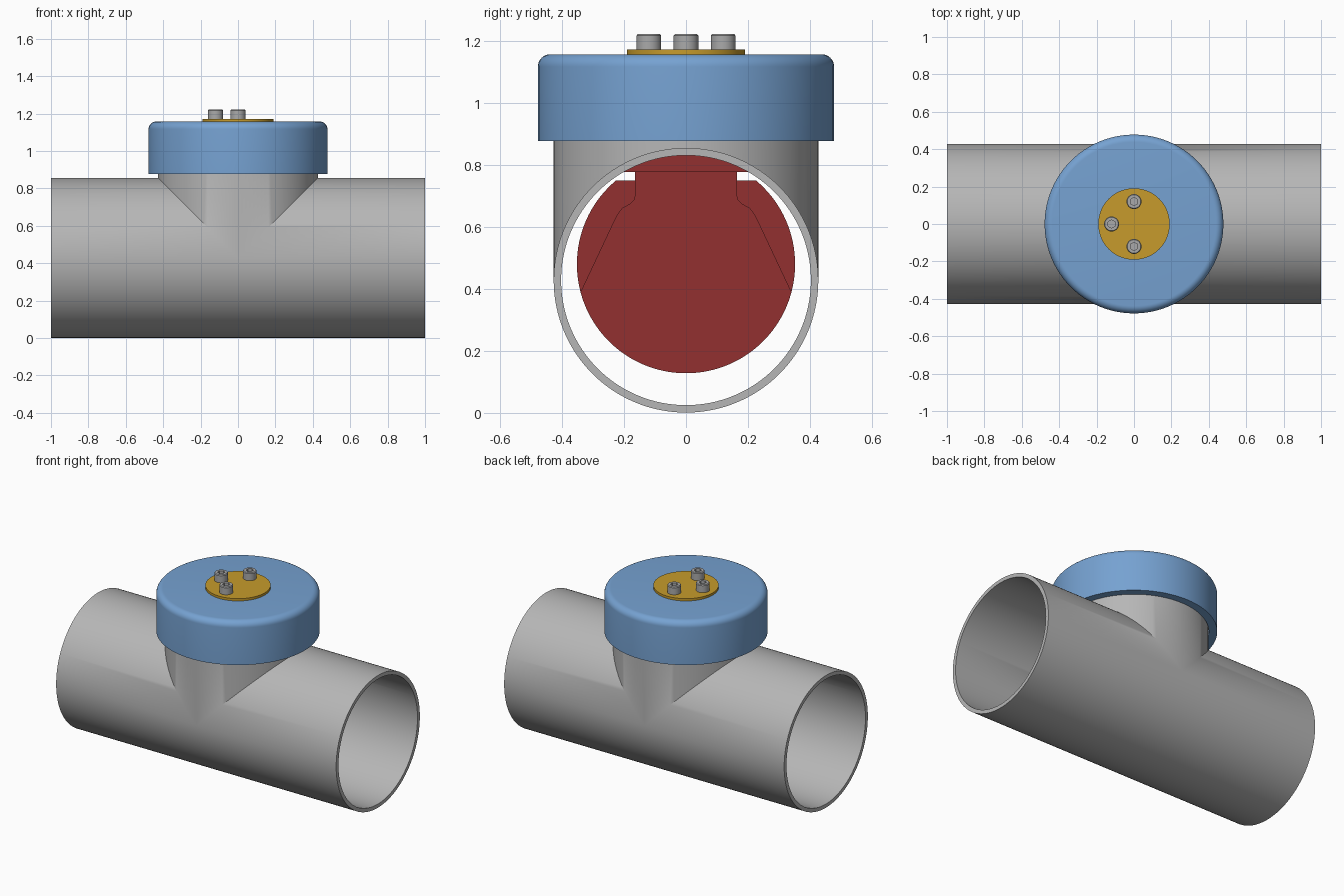
import bpy, bmesh, math

if "Cube" in bpy.data.objects:
    bpy.data.objects.remove(bpy.data.objects["Cube"])

R_OUT, R_IN, AXIS = 0.427, 0.403, 0.428      # pipe radii and axis height


def material(name, rgb):
    m = bpy.data.materials.new(name)
    m.diffuse_color = (*rgb, 1)
    m.use_nodes = True
    m.node_tree.nodes["Principled BSDF"].inputs["Base Color"].default_value = m.diffuse_color
    return m


GREY = material("pipe grey", (0.47, 0.47, 0.47))
STEEL = material("screw grey", (0.40, 0.40, 0.40))
BLUE = material("cap blue", (0.18, 0.36, 0.64))
GOLD = material("plate gold", (0.57, 0.33, 0.025))
RED = material("flap red", (0.29, 0.030, 0.030))


def finish(name, bm, mat, angle=30):
    bmesh.ops.remove_doubles(bm, verts=bm.verts, dist=1e-5)
    bmesh.ops.recalc_face_normals(bm, faces=bm.faces)
    mesh = bpy.data.meshes.new(name)
    bm.to_mesh(mesh)
    bm.free()
    ob = bpy.data.objects.new(name, mesh)
    bpy.context.collection.objects.link(ob)
    mesh.materials.append(mat)
    bpy.ops.object.select_all(action='DESELECT')
    ob.select_set(True)
    bpy.context.view_layer.objects.active = ob
    bpy.ops.object.shade_smooth_by_angle(angle=math.radians(angle))
    return ob


def quad(bm, *pts):
    pts = [p for i, p in enumerate(pts) if p not in pts[:i]]
    if len(pts) > 2:
        bm.faces.new([bm.verts.new(p) for p in pts])


def lathe(name, profile, mat, centre=(0, 0), segs=96):
    """Revolve (radius, z[, hexagonal]) points about a vertical axis."""
    bm = bmesh.new()

    def point(p, i):
        a = 2 * math.pi * (i % segs) / segs
        r = p[0]
        if len(p) > 2:                       # hexagonal ring
            r /= math.cos((a + math.pi / 6) % (math.pi / 3) - math.pi / 6)
        return (centre[0] + r * math.cos(a), centre[1] + r * math.sin(a), p[1])

    for p, q in zip(profile, profile[1:]):
        for i in range(segs):
            quad(bm, point(p, i), point(p, i + 1), point(q, i + 1), point(q, i))
    return finish(name, bm, mat)


def plate(name, half, x0, x1, mat):
    """Extrude along x an outline mirrored in y; half runs top to bottom."""
    pts = half + [(-y, z) for y, z in reversed(half) if abs(y) > 1e-6]
    bm = bmesh.new()
    face = bm.faces.new([bm.verts.new((x0, y, z)) for y, z in pts])
    ext = bmesh.ops.extrude_face_region(bm, geom=[face])["geom"]
    bmesh.ops.translate(bm, vec=(x1 - x0, 0, 0),
                        verts=[v for v in ext if isinstance(v, bmesh.types.BMVert)])
    return finish(name, bm, mat)


# Tee pipe: horizontal run mitred into a vertical branch of the same radius
N, TOP = 64, 1.10


def column(r, i, s):
    t = math.pi * i / N
    y, z, mid = r * math.cos(t), AXIS + r * math.sin(t), max(0, r * math.sin(t))
    return (s, y, z), (s * mid, y, z), (s * mid, y, TOP)


bm = bmesh.new()
for s in (-1, 1):
    for i in range(2 * N):
        for r in (R_OUT, R_IN):
            a, b = column(r, i, s), column(r, i + 1, s)
            quad(bm, a[0], b[0], b[1], a[1])
            if i < N:
                quad(bm, a[1], b[1], b[2], a[2])
        ao, bo = column(R_OUT, i, s), column(R_OUT, i + 1, s)
        ai, bi = column(R_IN, i, s), column(R_IN, i + 1, s)
        quad(bm, ao[0], bo[0], bi[0], ai[0])          # end ring
        if i < N:
            quad(bm, ao[2], bo[2], bi[2], ai[2])      # branch rim
finish("tee_pipe", bm, GREY)

# Cap with a rounded top edge, hollow underneath
F = 0.04
rim = [(0.478 - F + F * math.sin(k * math.pi / 16), 1.157 - F + F * math.cos(k * math.pi / 16))
       for k in range(9)]
lathe("cap", [(0, 1.157)] + rim + [(0.478, 0.877), (0.43, 0.877), (0.43, 1.11), (0, 1.11)], BLUE)

# Round mounting plate and its three socket screws
lathe("mounting_plate", [(0, 1.156), (0.191, 1.156), (0.191, 1.172), (0, 1.172)], GOLD)
for n, c in enumerate([(-0.12, 0), (0, 0.12), (0, -0.12)]):
    lathe(f"screw_{n + 1}", [(0, 1.17), (0.04, 1.17), (0.04, 1.217), (0.036, 1.222),
                             (0.019, 1.222, 1), (0.019, 1.192, 1), (0, 1.192)],
          STEEL, c, 48)

# Flap: round paddle with a flattened top
CZ, RAD = 0.48, 0.352


def arc(z_start, n=48):
    a0 = math.asin((z_start - CZ) / RAD)
    return [(RAD * math.cos(a), CZ + RAD * math.sin(a))
            for a in (a0 + (-math.pi / 2 - a0) * k / n for k in range(n + 1))]


plate("flap_disc", arc(0.75), -0.015, 0.015, RED)

# Tapered stiffening arm that carries the disc
shoulder = [(0.165, 0.78), (0.165, 0.70), (0.169, 0.686), (0.18, 0.675),
            (0.205, 0.662), (0.222, 0.64), (0.232, 0.62)]
plate("flap_arm", shoulder + arc(0.39), -0.03, 0.03, RED)

# Hanger block reaching up to the underside of the cap
plate("flap_hanger", [(0.24, 1.11), (0.24, 0.777)], -0.04, 0.04, RED)
